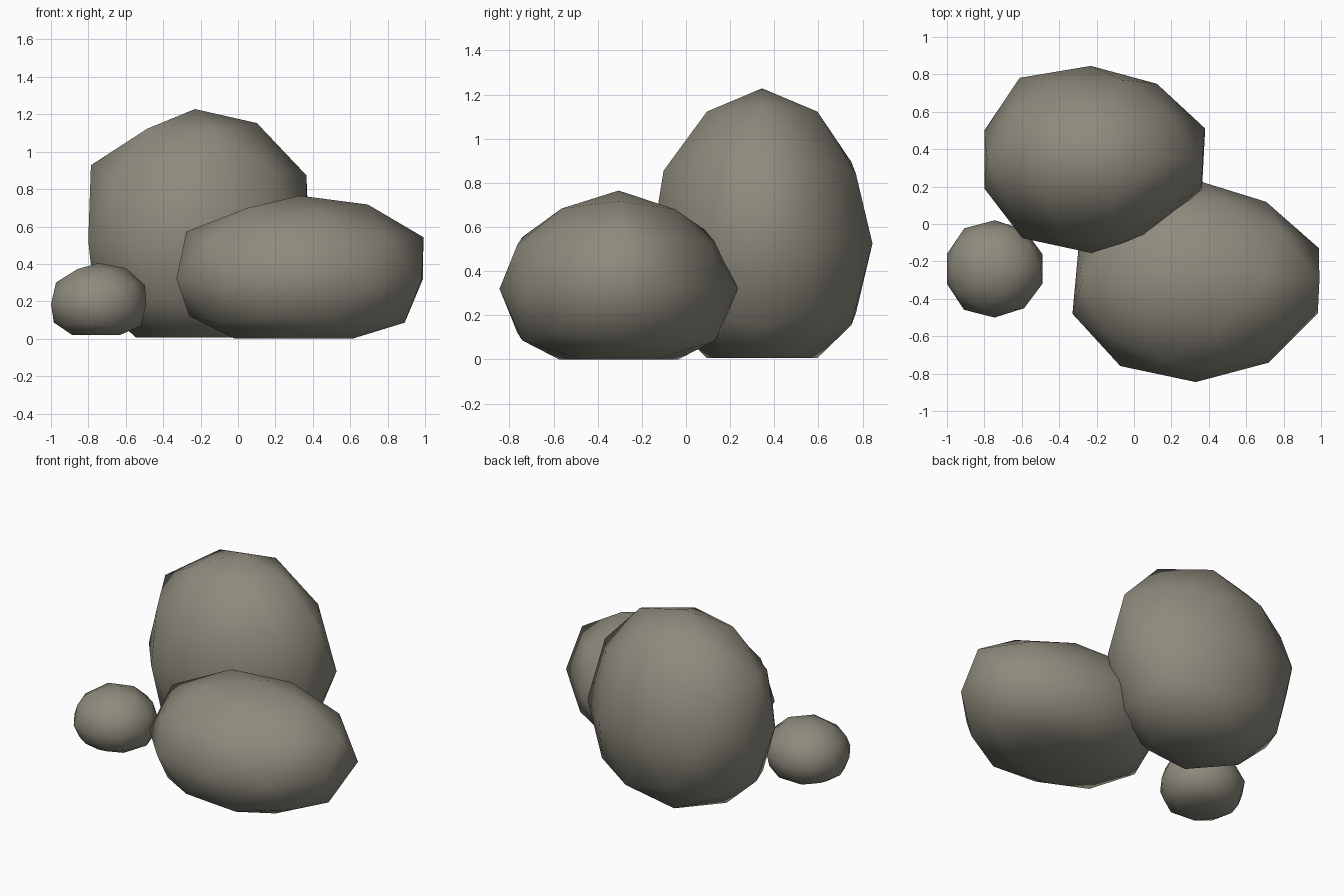
import bpy, bmesh, math
from mathutils import Vector

if "Cube" in bpy.data.objects:
    bpy.data.objects.remove(bpy.data.objects["Cube"])

stone = bpy.data.materials.new("warm grey stone")
stone.diffuse_color = (0.27, 0.255, 0.205, 1)
stone.use_nodes = True
stone.node_tree.nodes["Principled BSDF"].inputs["Base Color"].default_value = stone.diffuse_color


def direction(azimuth, elevation):
    a, e = math.radians(azimuth), math.radians(elevation)
    return Vector((math.cos(a) * math.cos(e), math.sin(a) * math.cos(e), math.sin(e)))


def boulder(name, centre, radii, floor, bumps):
    """Low-poly ball, bumped at a few corners, stretched and flattened underneath."""
    bm = bmesh.new()
    bmesh.ops.create_icosphere(bm, subdivisions=2, radius=1)
    # bumps and dents: (azimuth, elevation, radial factor) on the nearest corner
    for azimuth, elevation, factor in bumps:
        d = direction(azimuth, elevation)
        corner = max(bm.verts, key=lambda v: v.co.normalized().dot(d))
        corner.co *= factor
    for v in bm.verts:
        v.co = Vector([c + r * p for c, r, p in zip(centre, radii, v.co)])
        v.co.z = max(v.co.z, floor)
    for f in bm.faces:
        f.smooth = True
    mesh = bpy.data.meshes.new(name)
    bm.to_mesh(mesh)
    bm.free()
    mesh.materials.append(stone)
    bpy.context.collection.objects.link(bpy.data.objects.new(name, mesh))


# tall boulder at the back
boulder("tall_boulder", (-0.23, 0.345, 0.525), (0.6, 0.5, 0.703), 0.006,
        [(0, 27, 1.11), (180, 32, 1.09), (0, 58, 1.05), (-72, 27, 1.05),
         (18, 0, 1.07), (-18, 0, 1.04), (126, 0, 1.08), (234, 0, 1.04),
         (-54, 0, 0.94)])

# wide boulder at the front right
boulder("wide_boulder", (0.33, -0.305, 0.32), (0.66, 0.54, 0.445), 0.0,
        [(0, 27, 1.12), (180, 32, 1.08), (0, 58, 1.05), (72, 27, 0.93),
         (72, 58, 0.95), (-72, 58, 0.96), (18, 0, 1.05), (-18, 0, 1.04),
         (54, 0, 0.97), (198, 0, 1.05), (234, 0, 1.04)])

# small stone at the front left
boulder("small_stone", (-0.745, -0.24, 0.185), (0.268, 0.26, 0.22), 0.02,
        [(0, 27, 1.03), (0, 58, 1.03), (126, 0, 1.03), (234, 0, 1.04)])
